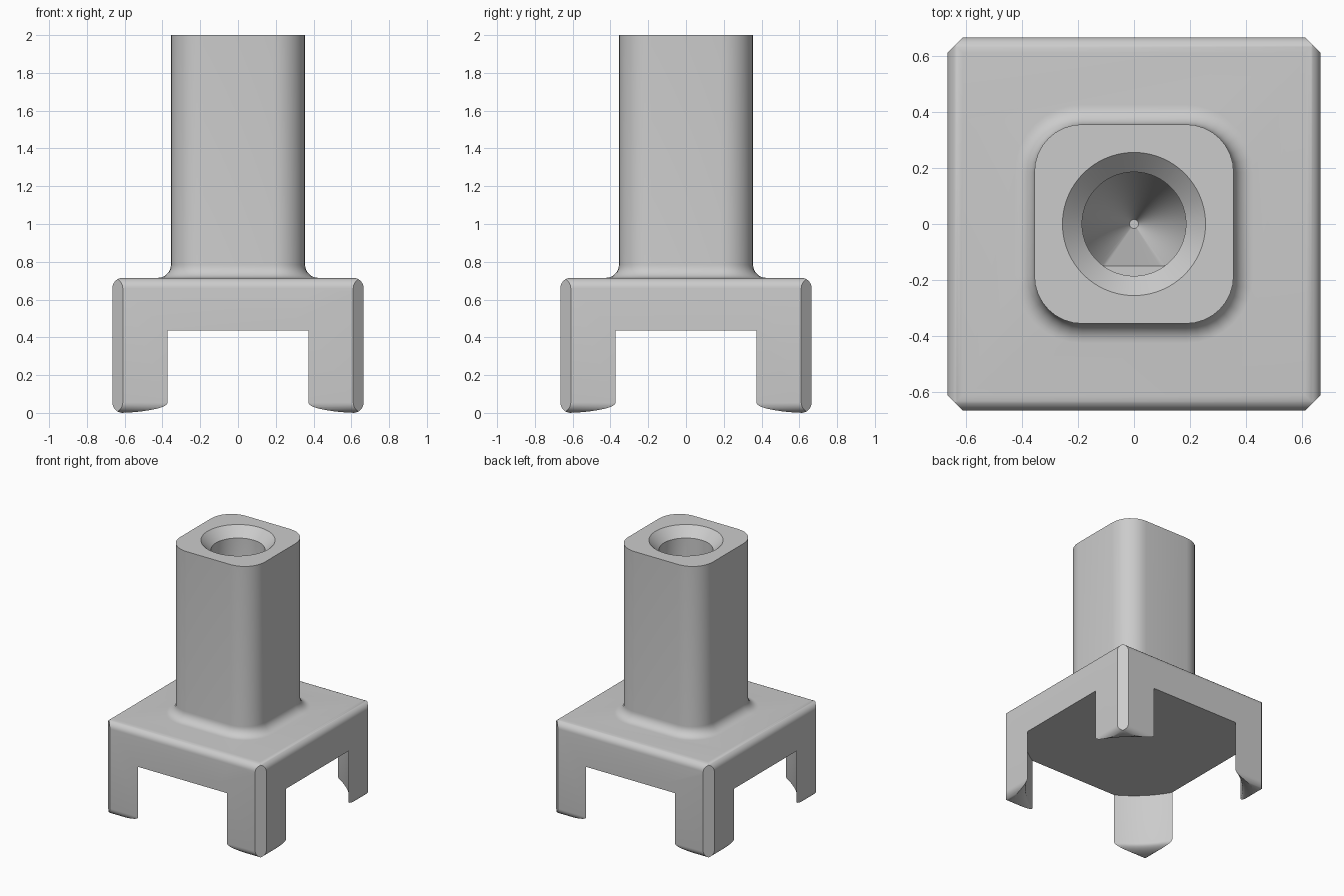
import bpy
import bmesh
from math import sin, cos, pi, radians

if "Cube" in bpy.data.objects:
    bpy.data.objects.remove(bpy.data.objects["Cube"])

HALF = 0.665      # half width of the base
EDGE = 0.055      # rounding and corner chamfer of the base
TOP = 0.715       # top of the base
POCKET = 0.763    # radius of the round pocket under the base

grey = bpy.data.materials.new("plain_grey")
grey.use_nodes = True
grey.diffuse_color = (0.6, 0.6, 0.6, 1)
grey.node_tree.nodes["Principled BSDF"].inputs["Base Color"].default_value = grey.diffuse_color


def loft(name, rings):
    """Closed solid through rings that all have the same point count."""
    bm = bmesh.new()
    loops = [[bm.verts.new(p) for p in ring] for ring in rings]
    n = len(loops[0])
    for a, b in zip(loops, loops[1:]):
        for i in range(n):
            j = (i + 1) % n
            bm.faces.new((a[i], a[j], b[j], b[i]))
    bm.faces.new(loops[0][::-1])
    bm.faces.new(loops[-1])
    bmesh.ops.remove_doubles(bm, verts=bm.verts, dist=1e-5)
    bmesh.ops.recalc_face_normals(bm, faces=bm.faces)
    mesh = bpy.data.meshes.new(name)
    bm.to_mesh(mesh)
    bm.free()
    mesh.materials.append(grey)
    obj = bpy.data.objects.new(name, mesh)
    bpy.context.collection.objects.link(obj)
    return obj


def combine(body, tool, operation):
    """Apply a boolean and remove the tool."""
    tool.hide_render = True
    mod = body.modifiers.new(operation, "BOOLEAN")
    mod.operation = operation
    mod.solver = "EXACT"
    mod.object = tool
    bpy.context.view_layer.objects.active = body
    bpy.ops.object.modifier_apply(modifier=mod.name)
    bpy.data.objects.remove(tool)


def rounded_rect(hx, hy, radius, steps=8):
    """Rounded rectangle outline; one step gives chamfered corners."""
    points = []
    for k, (sx, sy) in enumerate(((1, 1), (-1, 1), (-1, -1), (1, -1))):
        for i in range(steps + 1):
            a = (k + i / steps) * pi / 2
            points.append((sx * (hx - radius) + radius * cos(a),
                           sy * (hy - radius) + radius * sin(a)))
    return points


def circle(radius, z, flat=None, n=96):
    """Ring about the z axis, optionally cut straight on its front side."""
    ring = []
    for i in range(n):
        a = 2 * pi * i / n
        y = radius * sin(a)
        ring.append((radius * cos(a), y if flat is None else max(y, flat), z))
    return ring


# Base: rounded side profiles crossed in both directions, corners chamfered
side = rounded_rect(HALF, TOP / 2, EDGE)
mid = TOP / 2
body = loft("footed_column", [[(u, y, v + mid) for u, v in side] for y in (-1, 1)])
combine(body, loft("cross_profile", [[(x, u, v + mid) for u, v in side] for x in (-1, 1)]), "INTERSECT")
plan = rounded_rect(HALF, HALF, EDGE, steps=1)
combine(body, loft("corner_chamfer", [[(x, y, z) for x, y in plan] for z in (-1, 1)]), "INTERSECT")

# Round pocket with a flared mouth leaves four feet at the corners
flare, height = 0.12, 0.05
rings = [circle(POCKET + flare, -0.1)]
for i in range(9):
    a = i / 8 * pi / 2
    rings.append(circle(POCKET + flare * (1 - sin(a)), height * (1 - cos(a))))
rings.append(circle(POCKET, 0.435))
combine(body, loft("pocket", rings), "DIFFERENCE")

# Column: rounded square with a concave fillet where it meets the base
fillet = 0.07
sections = [(fillet, TOP - 0.1)]
for i in range(9):
    a = i / 8 * pi / 2
    sections.append((fillet * (1 - sin(a)), TOP + fillet * (1 - cos(a))))
sections.append((0, 2))
column = loft("column", [[(x, y, z) for x, y in rounded_rect(0.355 + o, 0.355 + o, 0.17 + o)]
                         for o, z in sections])
combine(body, column, "UNION")

# Bore: countersunk mouth, round shaft, flat-sided tapering end
bore = loft("bore", [circle(0.275, 2.02), circle(0.185, 1.93), circle(0.185, 1.2),
                     circle(0.185, 1.2, flat=-0.15), circle(0.016, 0.8)])
combine(body, bore, "DIFFERENCE")

# Smooth rounded surfaces, sharp real edges
body.select_set(True)
bpy.context.view_layer.objects.active = body
bpy.ops.object.shade_smooth_by_angle(angle=radians(28))
